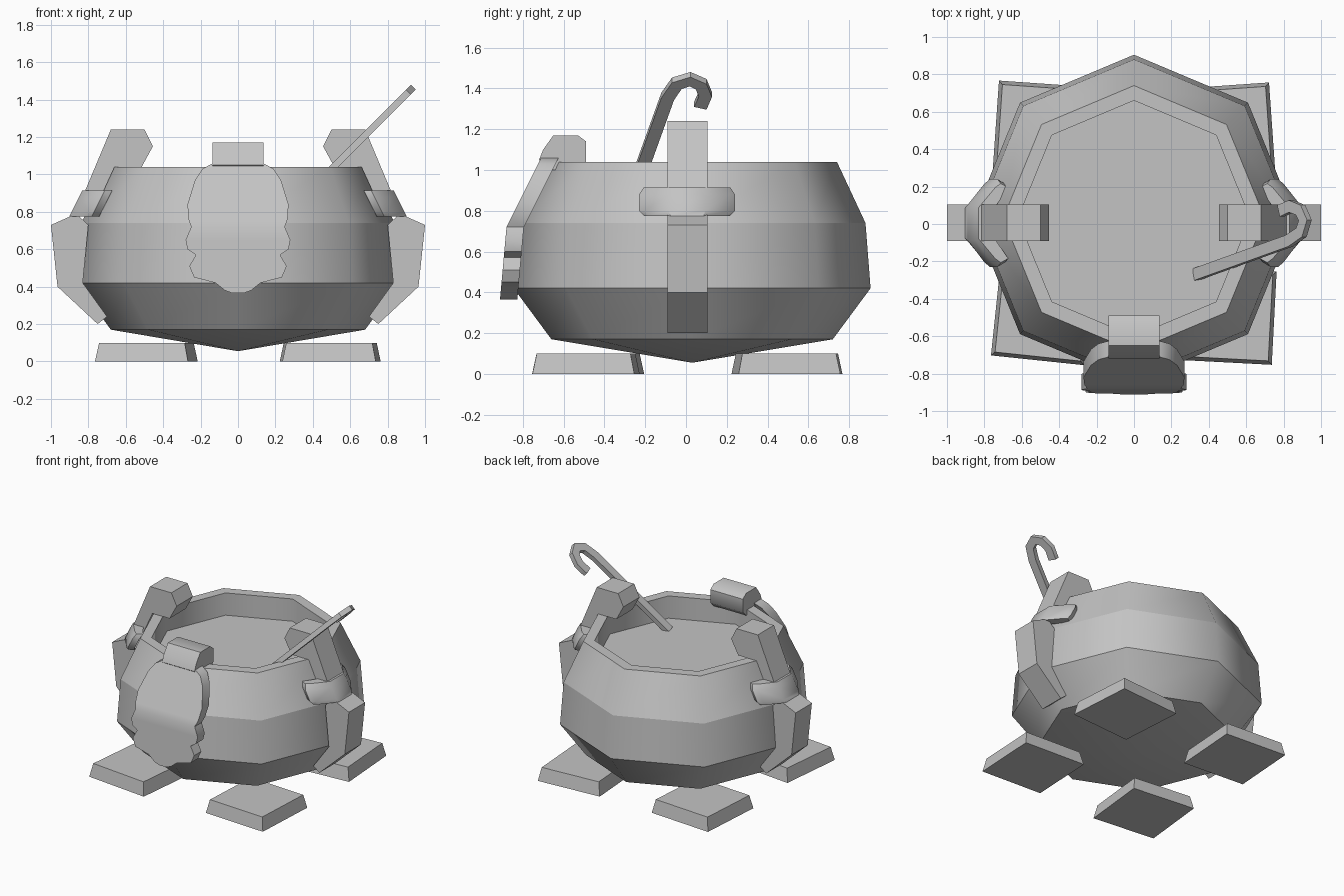
import bpy
import bmesh
from math import sin, cos, radians, pi
from mathutils import Vector

cube = bpy.data.objects.get("Cube")
if cube:
    bpy.data.objects.remove(cube, do_unlink=True)

grey = bpy.data.materials.new("plain grey")
grey.use_nodes = True
grey.diffuse_color = (0.55, 0.55, 0.55, 1)
grey.node_tree.nodes["Principled BSDF"].inputs["Base Color"].default_value = (0.55, 0.55, 0.55, 1)


def loft(name, rings, smooth_angle=None, sharp_rings=False):
    """Skin a closed solid through equal-sized rings of points."""
    bm = bmesh.new()
    loops = [[bm.verts.new(p) for p in ring] for ring in rings]
    n = len(loops[0])
    for a, b in zip(loops, loops[1:]):
        for i in range(n):
            j = (i + 1) % n
            bm.faces.new((a[i], a[j], b[j], b[i]))
    bm.faces.new(loops[0])
    bm.faces.new(loops[-1])
    bmesh.ops.remove_doubles(bm, verts=bm.verts, dist=0.0005)
    bmesh.ops.recalc_face_normals(bm, faces=bm.faces)
    if sharp_rings:
        for f in bm.faces:
            f.smooth = True
        for e in bm.edges:
            e.smooth = abs(e.verts[0].co.z - e.verts[1].co.z) > 0.001
    mesh = bpy.data.meshes.new(name)
    bm.to_mesh(mesh)
    bm.free()
    mesh.materials.append(grey)
    ob = bpy.data.objects.new(name, mesh)
    bpy.context.collection.objects.link(ob)
    if smooth_angle:
        bpy.ops.object.select_all(action='DESELECT')
        ob.select_set(True)
        bpy.context.view_layer.objects.active = ob
        bpy.ops.object.shade_smooth_by_angle(angle=radians(smooth_angle))
    return ob


# Eight-sided bowl with a flat rim and a sunken filling
bowl_profile = [(0, 0.055), (0.69, 0.17), (0.875, 0.42), (0.85, 0.74),
                (0.71, 1.04), (0.63, 1.04), (0.63, 0.87)]
loft("bowl", [[(0.985 * r * cos(k * pi / 4), 0.03 + r * sin(k * pi / 4), z)
               for k in range(8)] for r, z in bowl_profile], sharp_rings=True)


# Four slightly turned, tapered feet
def foot(name, x, y, turn):
    rings = []
    for half, z in ((0.25, 0), (0.23, 0.1)):
        rings.append([(x + 1.414 * half * cos(radians(a + turn)),
                       y + 1.414 * half * sin(radians(a + turn)), z)
                      for a in (45, 135, 225, 315)])
    loft(name, rings)


foot("front_right_foot", -0.49, -0.48, -6)
foot("back_right_foot", -0.49, 0.5, -4)
foot("back_left_foot", 0.49, 0.49, 4)
foot("front_left_foot", 0.5, -0.49, -3)

# Side brackets: hooked arm over the rim, cross bar, and bent strut below
arm = [(0.68, 1.24), (0.50, 1.24), (0.455, 1.15), (0.515, 1.04),
       (0.66, 1.04), (0.77, 0.80), (0.865, 0.80)]
strut = [(1.0, 0.73), (0.865, 0.79), (0.80, 0.73), (0.83, 0.42),
         (0.70, 0.24), (0.75, 0.20), (0.965, 0.40)]
bar = [(0.87, 0.09), (0.78, 0.21), (0.75, 0.235), (0.71, 0.21), (0.79, 0.08)]
bar_plan = bar + [(x, -y) for x, y in reversed(bar)]
for side, label in ((1, "left"), (-1, "right")):
    for part, profile in (("arm", arm), ("strut", strut)):
        loft(f"{label}_{part}", [[(side * x, y, z) for x, z in profile]
                                 for y in (-0.09, 0.105)], 40)
    loft(f"{label}_cross_bar",
         [[(side * (x - 0.5 * (z - 0.84)), y * grow + 0.005, z) for x, y in bar_plan]
          for z, grow in ((0.775, 0.9), (0.80, 1), (0.88, 1), (0.915, 0.9))], 40)


# Scalloped shield on the front, following the bowl wall
def shield_y(z):
    return -0.88 + 0.5 * (z - 0.72) if z > 0.72 else -0.88 - 0.09 * (0.72 - z)


outline = [(0.135, 1.06), (0.19, 1.03), (0.23, 0.97), (0.27, 0.84), (0.265, 0.76),
           (0.25, 0.72), (0.28, 0.65), (0.27, 0.60), (0.225, 0.57), (0.26, 0.51),
           (0.235, 0.45), (0.12, 0.42), (0.07, 0.38), (0.03, 0.365)]
loft("front_shield", [[(-x, shield_y(z), z), (x, shield_y(z), z),
                       (x, shield_y(z) + 0.085, z), (-x, shield_y(z) + 0.085, z)]
                      for x, z in outline], 40)

# Hook that carries the shield over the rim
hook = [(-0.72, 1.05), (-0.70, 1.10), (-0.65, 1.17), (-0.53, 1.17), (-0.49, 1.14),
        (-0.49, 1.04), (-0.53, 1.0), (-0.68, 1.0)]
loft("shield_hook", [[(x, y, z) for y, z in hook] for x in (-0.137, 0.137)], 50)

# Ladle handle: flat bar leaning sideways with a curled end
path = [Vector((z - 0.53, y, z)) for y, z in (
    (-0.27, 0.86), (-0.09, 1.36), (-0.045, 1.425), (0.02, 1.445),
    (0.075, 1.42), (0.095, 1.37), (0.07, 1.315))]
normal = Vector((1, 0, -1)).normalized()
rings = []
for i, p in enumerate(path):
    tangent = (path[min(i + 1, len(path) - 1)] - path[max(i - 1, 0)]).normalized()
    across = normal.cross(tangent) * 0.032
    rings.append([p + across * a + normal * 0.018 * b
                  for a, b in ((1, 1), (1, -1), (-1, -1), (-1, 1))])
loft("ladle_handle", rings, 40)
